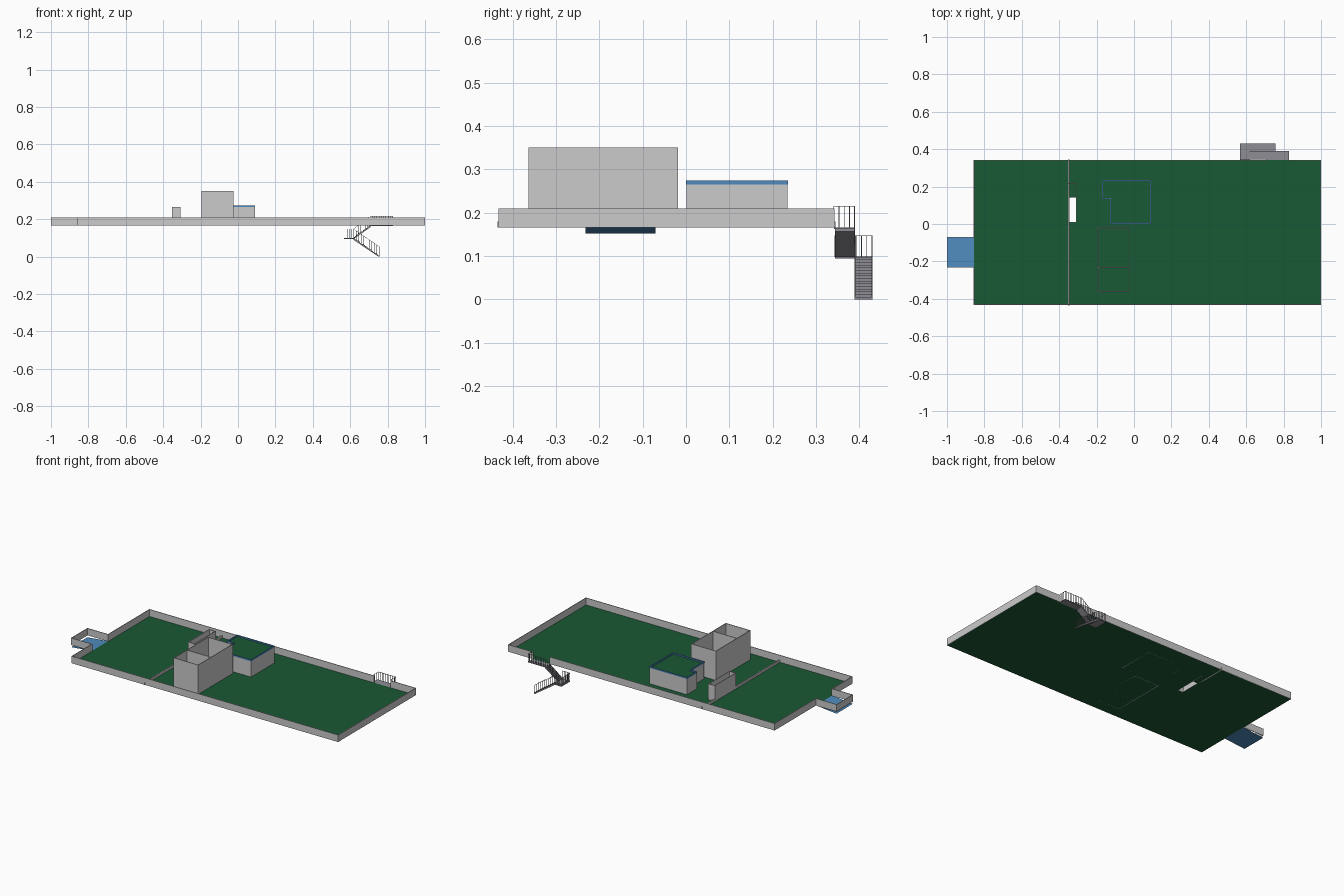
import bpy, bmesh
from mathutils import Vector

if "Cube" in bpy.data.objects:
    bpy.data.objects.remove(bpy.data.objects["Cube"])


def material(name, rgb):
    m = bpy.data.materials.new(name)
    m.diffuse_color = (*rgb, 1)
    m.use_nodes = True
    m.node_tree.nodes["Principled BSDF"].inputs["Base Color"].default_value = m.diffuse_color
    return m


GREEN = material("roof_green", (0.01, 0.10, 0.035))
BLUE = material("blue", (0.08, 0.26, 0.52))
STEEL = material("steel", (0.27, 0.27, 0.30))
T = 0.004  # wall thickness


def finish(name, bm, mat=None):
    bmesh.ops.recalc_face_normals(bm, faces=bm.faces)
    me = bpy.data.meshes.new(name)
    bm.to_mesh(me)
    bm.free()
    if mat:
        me.materials.append(mat)
    ob = bpy.data.objects.new(name, me)
    bpy.context.collection.objects.link(ob)
    return ob


def add_box(bm, x0, x1, y0, y1, z0, z1):
    vs = bmesh.ops.create_cube(bm, size=1)["verts"]
    for v in vs:
        v.co = ((x0 + x1) / 2 + v.co.x * (x1 - x0),
                (y0 + y1) / 2 + v.co.y * (y1 - y0),
                (z0 + z1) / 2 + v.co.z * (z1 - z0))


def add_prism(bm, pts, axis_vec):
    f = bm.faces.new([bm.verts.new(p) for p in pts])
    r = bmesh.ops.extrude_face_region(bm, geom=[f])
    moved = [g for g in r["geom"] if isinstance(g, bmesh.types.BMVert)]
    bmesh.ops.translate(bm, verts=moved, vec=axis_vec)


def walls(name, path, z0, z1, mat=None, t=T):
    """Thin axis-aligned walls along a 2D path."""
    bm = bmesh.new()
    h = t / 2
    for (ax, ay), (bx, by) in zip(path, path[1:]):
        add_box(bm, min(ax, bx) - h, max(ax, bx) + h,
                min(ay, by) - h, max(ay, by) + h, z0, z1)
    return finish(name, bm, mat)


def rect(x0, x1, y0, y1):
    return [(x0, y0), (x1, y0), (x1, y1), (x0, y1), (x0, y0)]


X0, X1, Y0, Y1 = -0.855, 0.998, -0.431, 0.341
Z, TOP = 0.166, 0.21

# Roof deck with the hatch opening
xs = [X0, -0.345, -0.31, X1]
ys = [Y0, 0.012, 0.142, Y1]
bm = bmesh.new()
for i in range(3):
    for j in range(3):
        if (i, j) != (1, 1):
            bm.faces.new([bm.verts.new((x, y, Z)) for x, y in
                          rect(xs[i], xs[i + 1], ys[j], ys[j + 1])[:4]])
bmesh.ops.remove_doubles(bm, verts=bm.verts, dist=1e-5)
finish("roof_deck", bm, GREEN)

# Parapet, open at the stair landing and at the chute
walls("parapet_long", [(0.708, Y1), (X0, Y1), (X0, -0.07)], Z, TOP)
walls("parapet_wrap", [(X0, -0.232), (X0, Y0), (X1, Y0), (X1, Y1), (0.826, Y1)], Z, TOP)
walls("low_divider", [(-0.35, Y0), (-0.35, Y1)], Z, 0.18, t=0.008)

# Hatch enclosure
walls("hatch_walls", rect(-0.352, -0.309, 0.010, 0.216), Z, 0.266)

# Tall open shaft with a partition
walls("shaft_walls", rect(-0.193, -0.025, -0.361, -0.021), Z, 0.35)
walls("shaft_partition", [(-0.193, -0.232), (-0.025, -0.232)], Z, 0.35)

# L-shaped roof room with a blue rim
ell = [(-0.125, 0.003), (0.088, 0.003), (0.088, 0.232), (-0.168, 0.232),
       (-0.168, 0.136), (-0.125, 0.136)]
walls("room_walls", ell + ell[:1], Z, 0.265)
walls("room_rim", ell + ell[:1], 0.265, 0.274, BLUE, 0.006)
bm = bmesh.new()
bm.faces.new([bm.verts.new((x, y, 0.266)) for x, y in ell])
finish("room_roof", bm, GREEN)

# Chute: side walls and a sloping blue floor
walls("chute_walls", [(X0, -0.231), (-0.998, -0.231), (-0.998, -0.071), (X0, -0.071)], Z, TOP)
bm = bmesh.new()
bm.faces.new([bm.verts.new(p) for p in [(-0.999, -0.232, 0.152), (X0, -0.232, Z),
                                        (X0, -0.07, Z), (-0.999, -0.07, 0.152)]])
finish("chute_floor", bm, BLUE)


# Fire stairs
def flight(name, xa, za, xb, zb, y0, y1, n):
    """Sawtooth flight rising from (xa, za) to (xb, zb)."""
    dx, dz = (xb - xa) / n, (zb - za) / n
    pts = [(xa, y0, za)]
    for i in range(n):
        pts += [(xa + i * dx, y0, za + (i + 1) * dz),
                (xa + (i + 1) * dx, y0, za + (i + 1) * dz)]
    pts += [(xb, y0, zb - dz - 0.003), (xa + dx * 0.8, y0, za)]
    bm = bmesh.new()
    add_prism(bm, pts, (0, y1 - y0, 0))
    finish(name, bm, STEEL)


def railing(name, a, b, n, h=0.05, r=0.001):
    """Balusters and a handrail from floor point a to floor point b."""
    a, b = Vector(a), Vector(b)
    bm = bmesh.new()
    for i in range(n + 1):
        p = a.lerp(b, i / n)
        add_box(bm, p.x - r, p.x + r, p.y - r, p.y + r, p.z, p.z + h)
    up = Vector((0, 0, h))
    side = Vector((0, 0, 1)).cross(b - a).normalized() * r
    th = Vector((0, 0, 2 * r))
    add_prism(bm, [a + up - side, a + up + side, a + up + side - th, a + up - side - th], b - a)
    finish(name, bm, STEEL)


YA, YB, YC = 0.344, 0.389, 0.430
bm = bmesh.new()
add_box(bm, 0.705, 0.828, Y1, YB, 0.162, Z)
finish("upper_landing", bm, STEEL)
bm = bmesh.new()
add_box(bm, 0.566, 0.62, YA, YC, 0.094, 0.099)
finish("middle_landing", bm, STEEL)
flight("upper_flight", 0.618, 0.098, 0.708, Z, YA, YB, 11)
flight("lower_flight", 0.757, 0.0, 0.618, 0.098, YB, YC, 16)

railing("upper_landing_rail", (0.706, YB, Z), (0.827, YB, Z), 10)
railing("upper_landing_end_rail", (0.827, Y1, Z), (0.827, YB, Z), 4)
railing("middle_end_rail", (0.567, YA, 0.098), (0.567, YC - 0.001, 0.098), 7)
railing("middle_outer_rail", (0.567, YC - 0.001, 0.098), (0.618, YC - 0.001, 0.098), 5)
railing("middle_inner_rail", (0.567, YA, 0.098), (0.618, YA, 0.098), 5)
for side, y in (("inner", YB + 0.001), ("outer", YC - 0.001)):
    railing("lower_flight_rail_" + side, (0.618, y, 0.098), (0.756, y, 0.003), 10)
railing("upper_flight_rail", (0.618, YB, 0.098), (0.706, YB, Z), 7)
